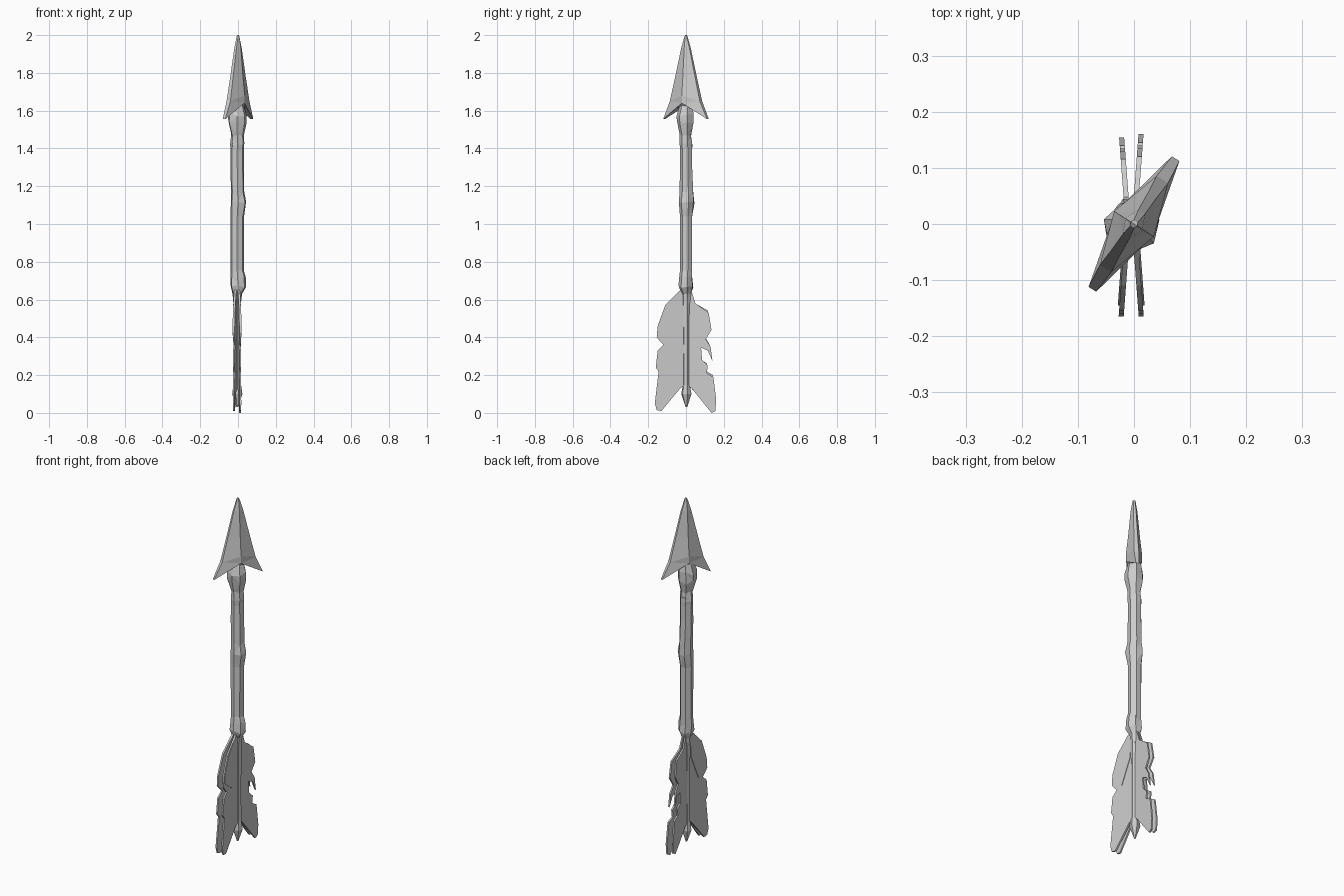
import bpy, bmesh, math, random
from mathutils import Vector, Matrix

if "Cube" in bpy.data.objects:
    bpy.data.objects.remove(bpy.data.objects["Cube"])

random.seed(4)


def make_object(name, bm):
    bmesh.ops.recalc_face_normals(bm, faces=bm.faces)
    mesh = bpy.data.meshes.new(name)
    bm.to_mesh(mesh)
    bm.free()
    obj = bpy.data.objects.new(name, mesh)
    bpy.context.collection.objects.link(obj)
    return obj


def loft(name, rings):
    """Skin a list of equal-length point rings and cap both ends."""
    bm = bmesh.new()
    rows = [[bm.verts.new(p) for p in ring] for ring in rings]
    n = len(rows[0])
    for a, b in zip(rows, rows[1:]):
        for i in range(n):
            j = (i + 1) % n
            bm.faces.new((a[i], a[j], b[j], b[i]))
    bm.faces.new(rows[0])
    bm.faces.new(rows[-1])
    bmesh.ops.triangulate(bm, faces=bm.faces)
    return make_object(name, bm)


def rough_ring(z, rx, ry, cx=-0.004, cy=0.002, jit=0.0, n=7):
    """Irregular polygon ring, for hand-carved looking wood and binding."""
    pts = []
    for i in range(n):
        a = math.tau * (i + 0.25) / n
        k = 1 + random.uniform(-jit, jit)
        pts.append((cx + rx * k * math.cos(a), cy + ry * k * math.sin(a),
                    z + random.uniform(-jit, jit) * 0.1))
    return pts


# Carved shaft with a knot halfway up
loft("shaft", [rough_ring(*r) for r in (
    (0.66, 0.035, 0.034), (0.75, 0.036, 0.034), (1.04, 0.037, 0.034),
    (1.12, 0.043, 0.042, 0.0, 0.004, 0.12), (1.17, 0.036, 0.038, -0.002, 0.004),
    (1.30, 0.037, 0.034), (1.44, 0.035, 0.033))])

# Binding below the head
loft("head_binding", [rough_ring(*r) for r in (
    (1.37, 0.032, 0.032), (1.42, 0.038, 0.036, -0.002, 0.0, 0.08),
    (1.47, 0.034, 0.031, -0.004, 0.0, 0.08), (1.53, 0.048, 0.044, -0.006, -0.003, 0.12),
    (1.58, 0.046, 0.046, -0.004, -0.003, 0.12), (1.66, 0.026, 0.026))])

# Binding above the feathers
loft("feather_binding", [rough_ring(*r) for r in (
    (0.58, 0.020, 0.024), (0.63, 0.026, 0.026), (0.67, 0.042, 0.040, 0, 0, 0.08),
    (0.72, 0.042, 0.036, -0.002, 0, 0.08), (0.76, 0.034, 0.033))])

# Thin shaft end between the feathers, with a pointed tail
loft("tail", [rough_ring(*r, n=6) for r in (
    (0.03, 0.004, 0.004), (0.10, 0.028, 0.028), (0.15, 0.021, 0.019),
    (0.35, 0.020, 0.018), (0.60, 0.022, 0.022))])

# Barbed arrowhead: (half width, edge z, edge thickness, ridge thickness, ridge z)
head_rings = []
for u, zu, e, t, zt in ((0.006, 1.995, 0.004, 0.007, 2.0),
                        (0.026, 1.93, 0.007, 0.018, 1.93),
                        (0.062, 1.78, 0.009, 0.031, 1.78),
                        (0.094, 1.65, 0.012, 0.042, 1.68),
                        (0.138, 1.555, 0.008, 0.040, 1.64),
                        (0.056, 1.615, 0.010, 0.024, 1.62)):
    head_rings.append([(u, -e, zu), (u, e, zu), (0, t, zt),
                       (-u, e, zu), (-u, -e, zu), (0, -t, zt)])
head = loft("arrowhead", head_rings)
head.data.transform(Matrix.Rotation(math.radians(57.5), 4, 'Z'))


def feather(name, outline, side, root=0.010, spread=0.012, thick=0.009):
    """Thin plate in the y-z plane that leans away from its twin."""
    def x(y):
        return -0.005 + side * (root + spread * abs(y) / 0.16)
    outer = [(x(y), y, z) for y, z in outline]
    inner = [(px - side * thick, y, z) for px, y, z in outer]
    bm = bmesh.new()
    a = [bm.verts.new(p) for p in outer]
    b = [bm.verts.new(p) for p in inner]
    bm.faces.new(a)
    bm.faces.new(b)
    for i in range(len(a)):
        j = (i + 1) % len(a)
        bm.faces.new((a[i], a[j], b[j], b[i]))
    make_object(name, bm)


# Whole feather on the -y side, ragged feather on the +y side
whole = [(0, 0.66), (-0.03, 0.65), (-0.11, 0.57), (-0.15, 0.46), (-0.155, 0.40),
         (-0.12, 0.36), (-0.15, 0.33), (-0.16, 0.24), (-0.145, 0.22), (-0.165, 0.05),
         (-0.155, 0.015), (-0.13, 0.01), (-0.03, 0.13), (0, 0.15)]
ragged = [(0, 0.66), (0.03, 0.64), (0.05, 0.58), (0.12, 0.53), (0.135, 0.44),
          (0.105, 0.39), (0.13, 0.35), (0.14, 0.275), (0.115, 0.33), (0.08, 0.345),
          (0.085, 0.28), (0.115, 0.25), (0.11, 0.21), (0.145, 0.19), (0.16, 0.07),
          (0.155, 0.01), (0.135, 0.0), (0.03, 0.13), (0, 0.15)]
# Raised upper tuft lying over each whole feather
tuft = [(-0.01, 0.65), (-0.04, 0.64), (-0.11, 0.56), (-0.145, 0.46), (-0.145, 0.42),
        (-0.08, 0.37), (-0.02, 0.51)]

for label, side in (("right", 1), ("left", -1)):
    feather("whole_feather_" + label, whole, side)
    shift = 0.012 if side < 0 else 0.0
    feather("ragged_feather_" + label,
            [(y * (1 - shift * 3), z + (shift if y > 0.1 else 0)) for y, z in ragged], side)
    feather("feather_tuft_" + label, tuft, side, root=0.013)
